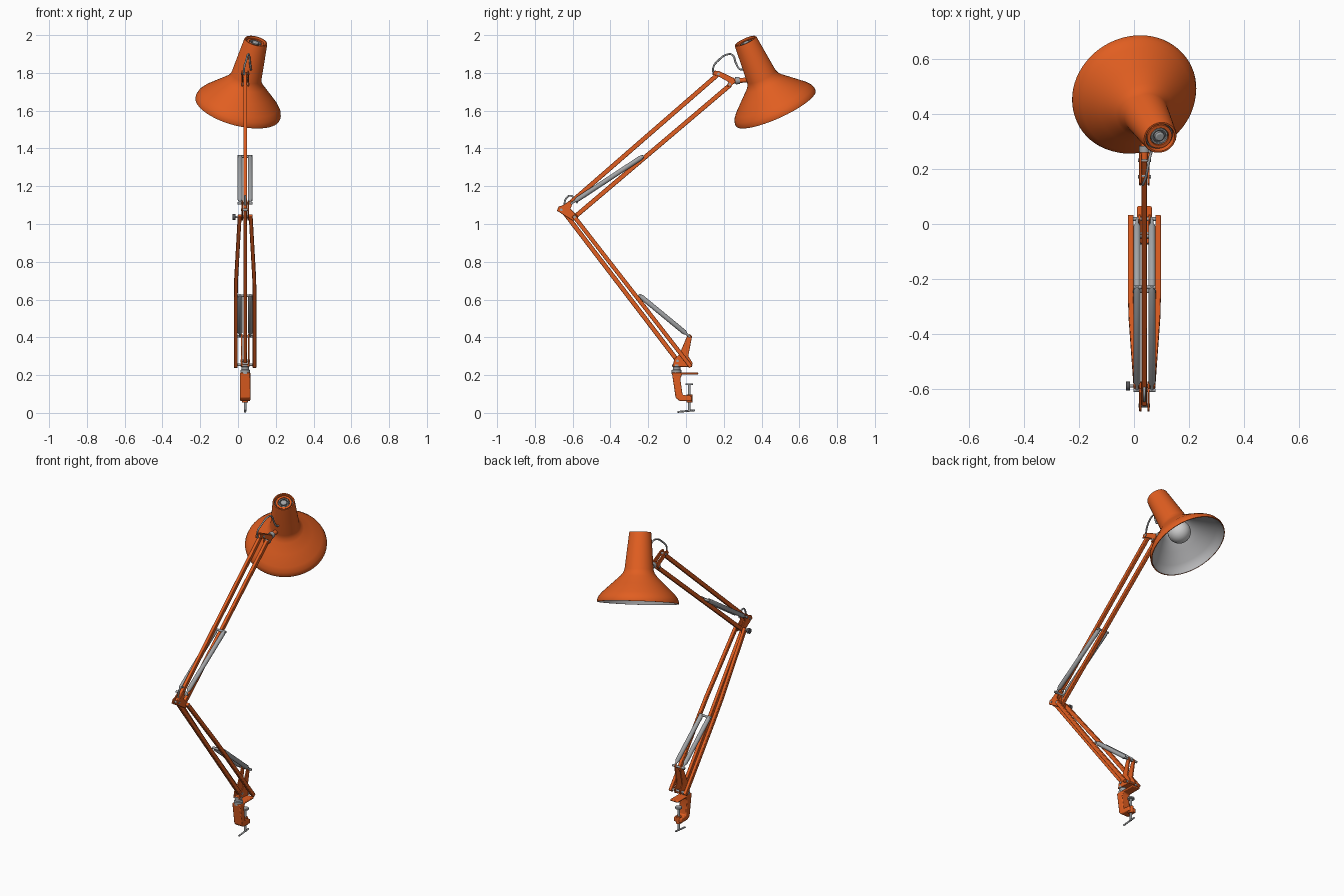
import bpy, bmesh, math
from mathutils import Vector, Matrix

if "Cube" in bpy.data.objects:
    bpy.data.objects.remove(bpy.data.objects["Cube"])

X = 0.038  # plane of the arm


def material(name, rgb):
    m = bpy.data.materials.new(name)
    m.diffuse_color = (*rgb, 1)
    m.use_nodes = True
    m.node_tree.nodes["Principled BSDF"].inputs["Base Color"].default_value = m.diffuse_color
    return m


ORANGE = material("orange paint", (0.75, 0.112, 0.015))
STEEL = material("steel grey", (0.36, 0.37, 0.38))
DARK = material("dark grey", (0.09, 0.09, 0.095))
INNER = material("reflector grey", (0.48, 0.48, 0.49))
BULB = material("bulb grey", (0.62, 0.62, 0.62))


def finish(name, bm, mats, bevel=0):
    bmesh.ops.remove_doubles(bm, verts=bm.verts, dist=1e-6)
    bmesh.ops.recalc_face_normals(bm, faces=bm.faces)
    me = bpy.data.meshes.new(name)
    bm.to_mesh(me)
    bm.free()
    for m in mats:
        me.materials.append(m)
    for p in me.polygons:
        p.use_smooth = True
    me.set_sharp_from_angle(angle=math.radians(32))
    ob = bpy.data.objects.new(name, me)
    bpy.context.collection.objects.link(ob)
    if bevel:
        b = ob.modifiers.new("bevel", "BEVEL")
        b.width, b.segments = bevel, 2
    return ob


def lathe(name, profile, origin, axis, mats, index=lambda i: 0, n=24):
    """Revolve (radius, height) points about an axis."""
    bm = bmesh.new()
    rings = [[bm.verts.new((r * math.cos(2 * math.pi * k / n), r * math.sin(2 * math.pi * k / n), h))
              for k in range(n)] for r, h in profile]
    for i in range(len(rings) - 1):
        a, b = rings[i], rings[i + 1]
        for k in range(n):
            j = (k + 1) % n
            bm.faces.new((a[k], a[j], b[j], b[k])).material_index = index(i)
    q = Vector(axis).to_track_quat('Z', 'Y').to_matrix().to_4x4()
    bm.transform(Matrix.Translation(origin) @ q)
    return finish(name, bm, mats)


def rod(name, a, b, r, mat, n=16):
    a, b = Vector(a), Vector(b)
    L = (b - a).length
    return lathe(name, [(0, 0), (r, 0), (r, L), (0, L)], a, b - a, [mat], n=n)


def pin(name, y, z, half, r=0.007, mat=STEEL):
    return rod(name, (X - half, y, z), (X + half, y, z), r, mat)


def bar(name, pts, w, h, mat=ORANGE):
    """Rectangular bar swept through points; w is across x, h in the arm plane."""
    bm = bmesh.new()
    pts = [Vector(p) for p in pts]
    d = pts[-1] - pts[0]
    up = Vector((0, -d.z, d.y)).normalized()
    rings = [[bm.verts.new(p + Vector((sx * w / 2, 0, 0)) + up * sz * h / 2)
              for sx, sz in ((-1, -1), (1, -1), (1, 1), (-1, 1))] for p in pts]
    for a, b in zip(rings, rings[1:]):
        for k in range(4):
            bm.faces.new((a[k], a[(k + 1) % 4], b[(k + 1) % 4], b[k]))
    bm.faces.new(rings[0])
    bm.faces.new(rings[-1])
    return finish(name, bm, [mat], 0.003)


def plate(name, yz, x0, x1, mat=ORANGE, bevel=0.003):
    """Side profile in y,z extruded along x."""
    bm = bmesh.new()
    f = bm.faces.new([bm.verts.new((x0, y, z)) for y, z in yz])
    g = bmesh.ops.extrude_face_region(bm, geom=[f])["geom"]
    bmesh.ops.translate(bm, verts=[v for v in g if isinstance(v, bmesh.types.BMVert)], vec=(x1 - x0, 0, 0))
    return finish(name, bm, [mat], bevel)


def cable(name, pts, r, mat):
    cu = bpy.data.curves.new(name, "CURVE")
    cu.dimensions, cu.bevel_depth, cu.bevel_resolution, cu.use_fill_caps = "3D", r, 3, True
    s = cu.splines.new("BEZIER")
    s.bezier_points.add(len(pts) - 1)
    for bp, p in zip(s.bezier_points, pts):
        bp.co = p
        bp.handle_left_type = bp.handle_right_type = "AUTO"
    cu.materials.append(mat)
    ob = bpy.data.objects.new(name, cu)
    bpy.context.collection.objects.link(ob)
    return ob


def spring(name, a, b):
    """Closed spring with a thin hook at its start."""
    a, b = Vector(a), Vector(b)
    L = (b - a).length
    prof = [(0, 0), (.006, 0), (.006, .02), (.013, .035), (.013, L - .02), (.007, L), (0, L)]
    lathe(name, prof, a, b - a, [STEEL], n=20)


# --- clamp
plate("clamp_body", [(-.075, .215), (.065, .215), (.065, .203), (-.022, .203), (-.03, .18), (-.018, .095),
                     (.03, .09), (.03, .063), (-.035, .063), (-.055, .08)], X - .027, X + .027, bevel=.005)
rod("clamp_screw", (X, .018, .008), (X, .018, .15), .007, STEEL)
rod("clamp_pad", (X, .018, .147), (X, .018, .156), .020, STEEL)
rod("clamp_nut", (X, .018, .055), (X, .018, .098), .016, ORANGE)
rod("clamp_handle", (X, -.045, .005), (X, .048, .014), .005, STEEL)
lathe("swivel_socket", [(0, .205), (.026, .205), (.026, .226), (.02, .23), (.02, .243), (.024, .245),
                        (.024, .256), (0, .256)], (X, -.05, 0), (0, 0, 1), [STEEL])

# --- base bracket, with post that carries the springs
for s in (-1, 1):
    c = X + s * .018
    plate("base_bracket_side", [(-.07, .25), (.03, .242), (.035, .265), (.012, .30), (.032, .405), (.018, .418),
                                (.005, .405), (-.035, .31), (-.062, .285)], c - .004, c + .004, bevel=.002)
plate("base_bracket_floor", [(-.07, .245), (.03, .243), (.03, .252), (-.07, .258)], X - .022, X + .022)
pin("base_fork_pin", .018, .255, .058)
pin("base_rear_pin", -.045, .275, .026)
pin("lower_spring_post_pin", .018, .405, .042)

# --- lower arm: central bar and fork
elbow, fork_top = Vector((X, -.655, 1.075)), Vector((X, -.59, 1.037))
fork_base = Vector((X, .02, .252))
bar("lower_arm_bar", [(X, -.04, .27), elbow], .02, .024)
for s in (-1, 1):
    pts = [fork_base.lerp(fork_top, t) + Vector((s * o, 0, 0))
           for t, o in ((-.01, .05), (.45, .05), (.58, .048), (1.01, .029))]
    bar("lower_arm_fork", pts, .02, .022)
    spring("lower_spring", (X + s * .027, .018, .405), (X + s * .027, -.25, .625))
    spring("upper_spring", (X + s * .027, -.605, 1.11), (X + s * .027, -.225, 1.36))
pin("lower_spring_bar_pin", -.245, .621, .042)
pin("upper_spring_bar_pin", -.23, 1.357, .04)
pin("upper_spring_elbow_pin", -.605, 1.11, .04)

# --- elbow
for s in (-1, 1):
    c = X + s * .015
    plate("elbow_plate", [(-.683, 1.07), (-.675, 1.092), (-.655, 1.098), (-.612, 1.125), (-.597, 1.115),
                          (-.612, 1.08), (-.572, 1.04), (-.58, 1.018), (-.60, 1.018)], c - .004, c + .004, bevel=.002)
pin("elbow_pin", -.66, 1.075, .021)
pin("fork_pin", -.59, 1.037, .04)
rod("elbow_knob_stem", (X - .06, -.59, 1.037), (X - .03, -.59, 1.037), .006, STEEL)
rod("elbow_knob", (X - .067, -.59, 1.037), (X - .052, -.59, 1.037), .016, DARK)
cable("elbow_cable", [(X, -.645, 1.09), (X, -.635, 1.135), (X, -.612, 1.15), (X, -.59, 1.135), (X, -.575, 1.11)],
      .005, STEEL)

# --- upper arm
bar("upper_arm_top_bar", [elbow, (X, .175, 1.797)], .02, .024)
bar("upper_arm_bottom_bar", [(X, -.592, 1.035), (X, .235, 1.737)], .02, .024)

# --- head bracket
for s in (-1, 1):
    c = X + s * .015
    plate("head_bracket_side", [(.14, 1.79), (.15, 1.812), (.175, 1.81), (.255, 1.772), (.262, 1.75), (.235, 1.727),
                                (.215, 1.73), (.225, 1.752), (.165, 1.785)], c - .004, c + .004, bevel=.002)
pin("head_top_pin", .172, 1.795, .023)
pin("head_bottom_pin", .232, 1.74, .023)
rod("head_swivel", (X, .235, 1.756), (X, .34, 1.764), .013, ORANGE)
rod("head_swivel_collar", (X, .262, 1.758), (X, .285, 1.76), .019, STEEL)
cable("head_cable", [(X - .005, .145, 1.79), (X - .005, .145, 1.83), (X + .005, .17, 1.865), (X + .015, .22, 1.898),
                     (X + .02, .245, 1.895), (X + .026, .265, 1.85), (X + .03, .285, 1.82), (X + .03, .32, 1.82)],
      .005, STEEL)

# --- lamp shade, bulb and vented cap around one tilted axis
rim = Vector((-.001, .475, 1.613))
axis = Vector((.239, -.399, .885))
outer = [(.231, 0), (.232, .010), (.225, .031), (.206, .055), (.152, .106), (.105, .150), (.090, .168),
         (.082, .19), (.063, .395), (.060, .402), (.054, .402), (.052, .396), (.052, .375)]
inner = [(.05, .36), (.076, .19), (.085, .165), (.10, .147), (.147, .102), (.20, .051), (.219, .029), (.226, 0)]
n_out = len(outer)
lathe("lamp_shade", outer + inner + [outer[0]], rim, axis, [ORANGE, INNER],
      lambda i: 1 if n_out - 1 <= i < n_out + len(inner) - 1 else 0, 64)
lathe("cap_floor", [(0, .37), (.053, .37), (.053, .382), (0, .382)], rim, axis, [DARK], n=32)
lathe("cap_ring", [(.034, .38), (.046, .38), (.046, .394), (.034, .394), (.034, .38)], rim, axis, [ORANGE], n=32)
lathe("cap_inner_ring", [(.025, .38), (.031, .38), (.031, .392), (.025, .392), (.025, .38)], rim, axis, [STEEL], n=32)
lathe("cap_knob", [(0, .38), (.018, .38), (.018, .394), (.012, .398), (0, .398)], rim, axis, [STEEL])
globe = [(.066 * math.sin(a), .115 - .066 * math.cos(a)) for a in [math.pi * k / 16 for k in range(14)]]
lathe("bulb", globe + [(.028, .20), (.026, .23), (0, .23)], rim, axis, [BULB], n=32)
lathe("bulb_socket", [(0, .215), (.032, .215), (.032, .33), (0, .33)], rim, axis, [STEEL])
